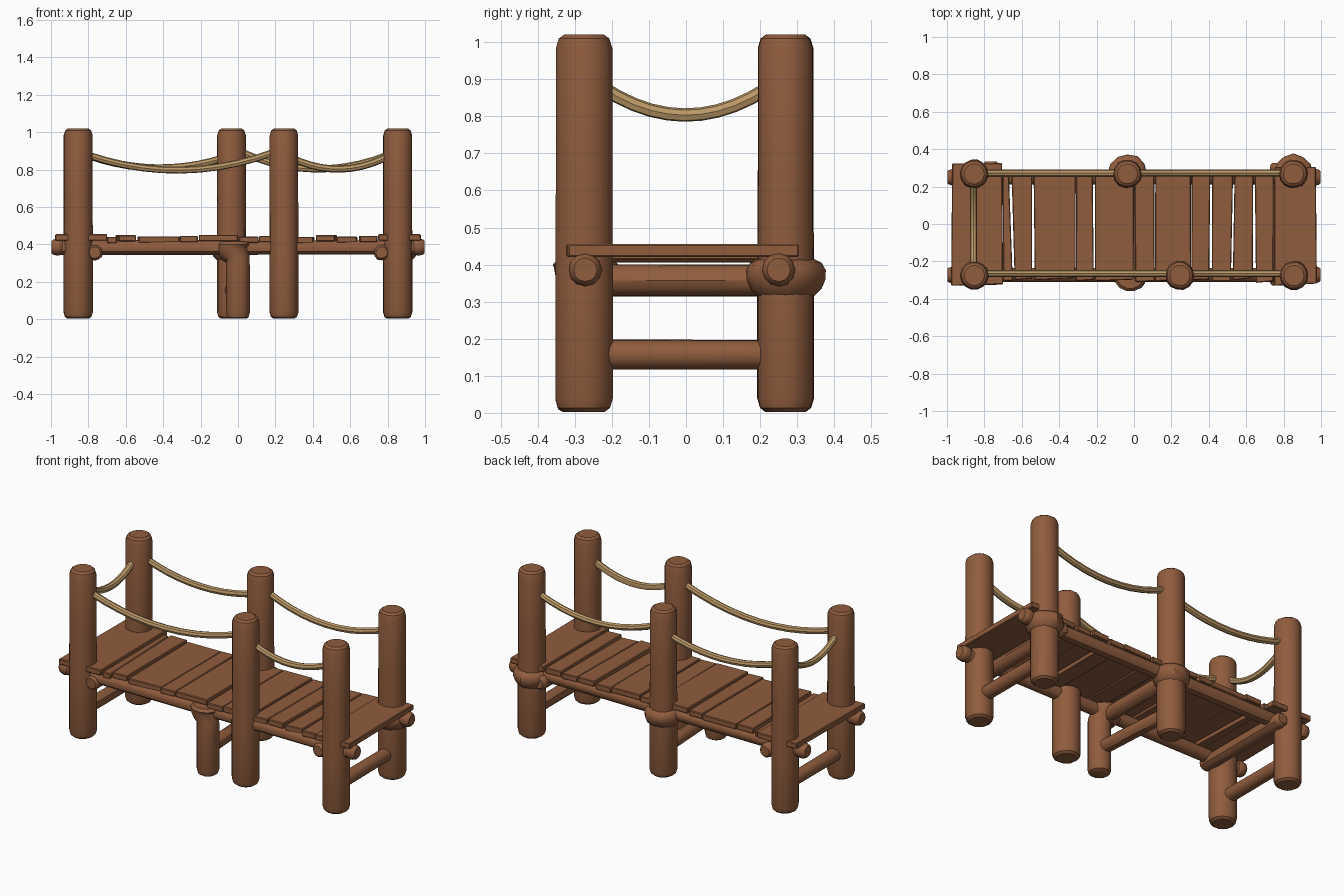
import bpy, bmesh, math, random
from mathutils import Vector

if "Cube" in bpy.data.objects:
    bpy.data.objects.remove(bpy.data.objects["Cube"])

random.seed(4)


def material(name, rgb):
    m = bpy.data.materials.new(name)
    m.diffuse_color = (*rgb, 1)
    m.use_nodes = True
    m.node_tree.nodes["Principled BSDF"].inputs["Base Color"].default_value = m.diffuse_color
    return m


WOOD = material("brown wood", (0.28, 0.108, 0.047))
ROPE = material("tan rope", (0.50, 0.315, 0.135))


def finish(name, bm, mat, angle=35):
    bmesh.ops.recalc_face_normals(bm, faces=bm.faces)
    me = bpy.data.meshes.new(name)
    bm.to_mesh(me)
    bm.free()
    me.materials.append(mat)
    ob = bpy.data.objects.new(name, me)
    bpy.context.collection.objects.link(ob)
    bpy.ops.object.select_all(action='DESELECT')
    ob.select_set(True)
    bpy.context.view_layer.objects.active = ob
    bpy.ops.object.shade_smooth_by_angle(angle=math.radians(angle))
    return ob


def tube(name, points, radii, mat, sides=12, jitter=0.0):
    """Round bar through points, one radius per point, capped."""
    bm = bmesh.new()
    pts = [Vector(p) for p in points]
    axis = (pts[-1] - pts[0]).normalized()
    ref = Vector((0, 1, 0)) if abs(axis.z) > 0.9 else Vector((0, 0, 1))
    wobble = [1 + random.uniform(-jitter, jitter) for _ in range(sides)]
    rings = []
    for i, p in enumerate(pts):
        d = (pts[min(i + 1, len(pts) - 1)] - pts[max(i - 1, 0)]).normalized()
        u = d.cross(ref).normalized()
        v = u.cross(d)
        ring = []
        for k in range(sides):
            a = 2 * math.pi * k / sides
            r = radii[i] * wobble[k]
            ring.append(bm.verts.new(p + (u * math.cos(a) + v * math.sin(a)) * r))
        rings.append(ring)
    for a, b in zip(rings, rings[1:]):
        for k in range(sides):
            j = (k + 1) % sides
            bm.faces.new((a[k], a[j], b[j], b[k]))
    bm.faces.new(rings[0])
    bm.faces.new(rings[-1])
    return finish(name, bm, mat)


def log(name, p, q, r, bevel=0.02, sides=12):
    """Straight log with worn, bevelled ends."""
    p, q = Vector(p), Vector(q)
    length = (q - p).length
    b = bevel / length
    ts = [0, b * 0.4, b * 1.4, 0.35, 0.65, 1 - b * 1.4, 1 - b * 0.4, 1]
    rs = [0.72, 0.9, 1.0, 1.0, 0.98, 0.98, 0.88, 0.7]
    return tube(name, [p.lerp(q, t) for t in ts], [r * s for s in rs],
                WOOD, sides, 0.025)


# Upright posts
FY, BY = -0.275, 0.268
for name, x, y in [("front_left_post", -0.855, FY), ("front_middle_post", 0.245, FY),
                   ("front_right_post", 0.855, FY), ("back_left_post", -0.855, BY),
                   ("back_middle_post", -0.035, BY), ("back_right_post", 0.852, BY)]:
    log(name, (x, y, 0.003), (x, y, 1.02), 0.078, 0.026, 14)

# Short support post with flared head under the deck
tube("short_support_post",
     [(0, -0.29, z) for z in (0.003, 0.01, 0.035, 0.28, 0.325)] +
     [(-0.012, -0.283, 0.345), (-0.022, -0.272, 0.37), (-0.022, -0.272, 0.4), (-0.022, -0.272, 0.415)],
     [0.045, 0.057, 0.064, 0.064, 0.064, 0.075, 0.088, 0.09, 0.075], WOOD, 14, 0.02)

# Swollen collars on the back posts
for name, x in [("back_middle_collar", -0.035), ("back_right_collar", 0.852)]:
    tube(name, [(x, BY, z) for z in (0.315, 0.335, 0.36, 0.385, 0.405, 0.415)],
         [0.075, 0.095, 0.105, 0.106, 0.095, 0.075], WOOD, 12, 0.03)

# Long side beams with knobbed ends
for name, y in [("front_beam", -0.272), ("back_beam", 0.25)]:
    log(name, (-0.985, y, 0.383), (0.985, y, 0.383), 0.039)
    for sx, side in ((-1, "left"), (1, "right")):
        log(f"{name}_{side}_knob", (sx * 0.935, y, 0.386), (sx * 0.998, y, 0.386), 0.045)

# Cross beams under the deck and lower rungs
for name, x, y0, y1 in [("left", -0.765, -0.325, 0.335), ("right", 0.768, -0.328, 0.325),
                        ("middle", -0.02, -0.29, 0.27)]:
    log(f"{name}_cross_beam", (x, y0, 0.357), (x, y1, 0.357), 0.043)
for name, x0, x1 in [("left", -0.855, -0.855), ("right", 0.855, 0.852), ("middle", 0, -0.035)]:
    log(f"{name}_lower_rung", (x0, -0.29, 0.157), (x1, 0.27, 0.157), 0.04)

# Deck planks: x at front edge, x at back edge, y ends, top height
PLANKS = [
    (-0.978, -0.70, -0.972, -0.705, -0.33, 0.325, 0.455),
    (-0.699, -0.648, -0.703, -0.67, -0.305, 0.29, 0.44),
    (-0.638, -0.545, -0.655, -0.545, -0.30, 0.29, 0.45),
    (-0.53, -0.313, -0.537, -0.311, -0.30, 0.288, 0.443),
    (-0.311, -0.215, -0.309, -0.221, -0.305, 0.288, 0.446),
    (-0.209, -0.002, -0.209, 0.0, -0.305, 0.285, 0.452),
    (0.007, 0.11, 0.002, 0.108, -0.31, 0.288, 0.442),
    (0.112, 0.305, 0.114, 0.304, -0.305, 0.288, 0.446),
    (0.307, 0.402, 0.308, 0.408, -0.30, 0.29, 0.44),
    (0.416, 0.518, 0.418, 0.53, -0.305, 0.29, 0.45),
    (0.528, 0.635, 0.538, 0.638, -0.30, 0.288, 0.442),
    (0.652, 0.745, 0.646, 0.747, -0.315, 0.29, 0.446),
    (0.749, 0.978, 0.75, 0.972, -0.33, 0.305, 0.455),
]
for i, (a0, a1, b0, b1, y0, y1, top) in enumerate(PLANKS):
    bm = bmesh.new()
    lo = [bm.verts.new((x, y, top - 0.034)) for x, y in
          ((a0, y0), (a1, y0 + random.uniform(0, 0.012)), (b1, y1), (b0, y1 - random.uniform(0, 0.01)))]
    face = bm.faces.new(lo)
    ext = bmesh.ops.extrude_face_region(bm, geom=[face])
    up = [g for g in ext["geom"] if isinstance(g, bmesh.types.BMVert)]
    bmesh.ops.translate(bm, verts=up, vec=(0, 0, 0.034))
    bmesh.ops.recalc_face_normals(bm, faces=bm.faces)
    bmesh.ops.bevel(bm, geom=bm.edges[:], offset=0.004, segments=1, affect='EDGES')
    finish(f"deck_plank_{i + 1}", bm, WOOD, 30)


# Sagging ropes between the posts
def rope(name, p, q, low):
    p, q = Vector(p), Vector(q)
    sag = (p.z + q.z) / 2 - low
    n = 10
    pts = []
    for i in range(n + 1):
        t = i / n
        v = p.lerp(q, t)
        v.z -= sag * 4 * t * (1 - t)
        pts.append(v)
    tube(name, pts, [0.019] * (n + 1), ROPE, 8, 0.08)


RF, RB = -0.265, 0.272
rope("front_left_rope", (-0.81, RF, 0.88), (0.20, RF, 0.895), 0.797)
rope("front_right_rope", (0.28, RF, 0.865), (0.82, RF, 0.88), 0.803)
rope("back_left_rope", (-0.81, RB, 0.88), (-0.07, RB, 0.865), 0.81)
rope("back_right_rope", (0.0, RB, 0.90), (0.81, RB, 0.88), 0.803)
rope("left_end_rope", (-0.858, -0.23, 0.88), (-0.858, 0.22, 0.875), 0.803)
